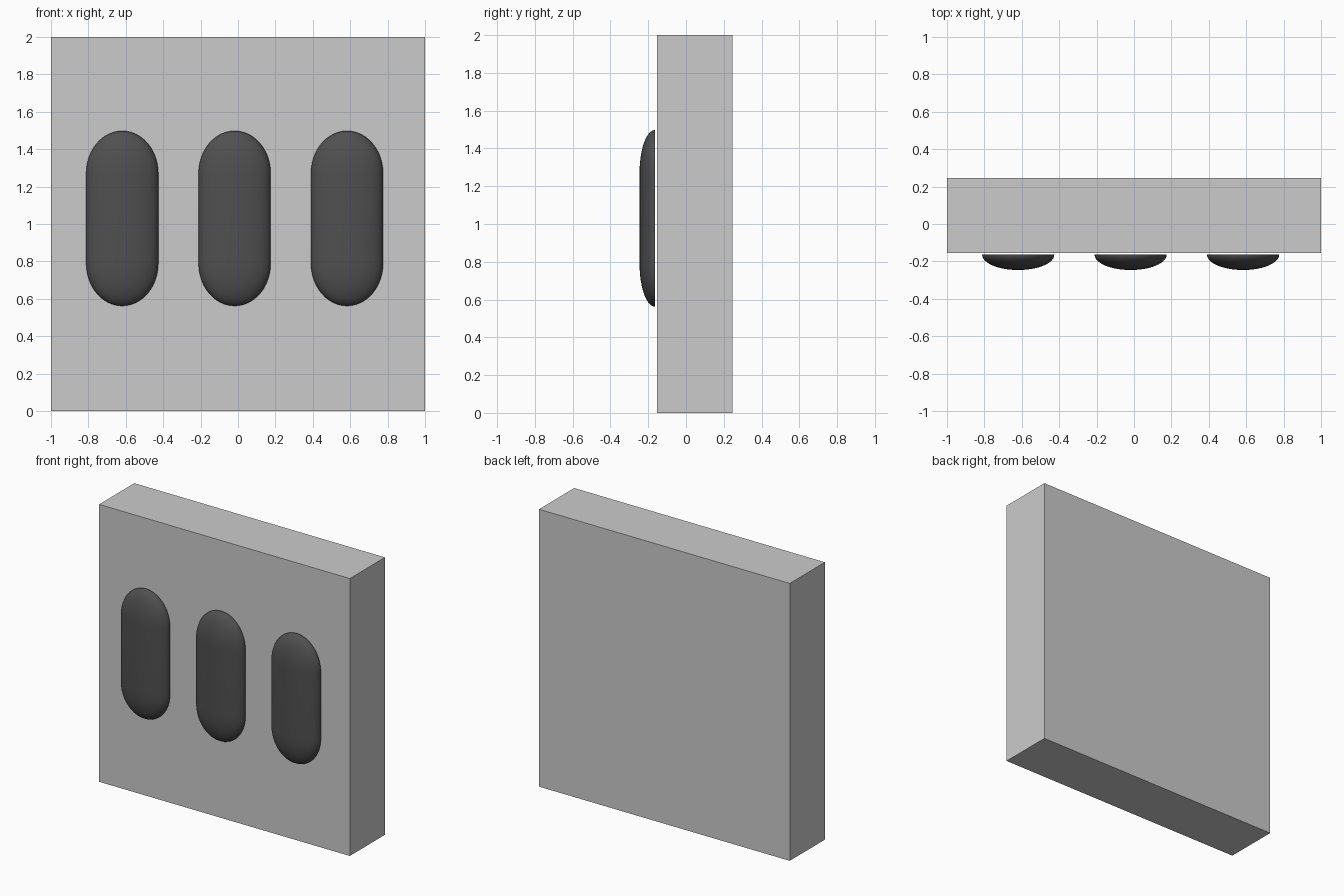
import bpy, bmesh, math

if "Cube" in bpy.data.objects:
    bpy.data.objects.remove(bpy.data.objects["Cube"])

# Thick square plate
bpy.ops.mesh.primitive_cube_add(size=1, location=(0, 0.046, 1))
plate = bpy.context.object
plate.name = "plate"
plate.scale = (2, 0.4, 2)
bpy.ops.object.transform_apply(location=False, rotation=False, scale=True)

dark = bpy.data.materials.new("dark_grey")
dark.diffuse_color = (0.08, 0.08, 0.08, 1)
dark.use_nodes = True
dark.node_tree.nodes["Principled BSDF"].inputs["Base Color"].default_value = dark.diffuse_color


def half_capsule(name, x):
    """Flattened upright capsule, cut flat at the back."""
    rx, ry, rz, straight = 0.193, 0.082, 0.228, 0.48
    bm = bmesh.new()
    bmesh.ops.create_uvsphere(bm, u_segments=48, v_segments=24, radius=1)
    # Split at the equator, then pull the two domes apart
    equator = [e for e in bm.edges if all(abs(v.co.z) < 1e-4 for v in e.verts)]
    bmesh.ops.split_edges(bm, edges=equator)
    for v in bm.verts:
        up = sum(f.calc_center_median().z for f in v.link_faces) > 0
        v.tag = up
    for v in bm.verts:
        v.co.x *= rx
        v.co.y *= ry
        v.co.z = v.co.z * rz + (straight / 2 if v.tag else -straight / 2)
    bmesh.ops.bridge_loops(bm, edges=[e for e in bm.edges if e.is_boundary])
    # Keep the front half and close its back
    bmesh.ops.bisect_plane(bm, geom=bm.verts[:] + bm.edges[:] + bm.faces[:], dist=1e-5,
                           plane_co=(0, 0, 0), plane_no=(0, 1, 0), clear_outer=True)
    bmesh.ops.holes_fill(bm, edges=[e for e in bm.edges if e.is_boundary], sides=0)
    bmesh.ops.recalc_face_normals(bm, faces=bm.faces[:])
    mesh = bpy.data.meshes.new(name)
    bm.to_mesh(mesh)
    bm.free()
    obj = bpy.data.objects.new(name, mesh)
    obj.location = (x, -0.164, 1.03)
    mesh.materials.append(dark)
    bpy.context.collection.objects.link(obj)
    bpy.ops.object.select_all(action='DESELECT')
    obj.select_set(True)
    bpy.context.view_layer.objects.active = obj
    bpy.ops.object.shade_smooth_by_angle(angle=math.radians(40))


# Three raised bars across the front
for i, x in enumerate((-0.619, -0.018, 0.583)):
    half_capsule(f"raised_bar_{i + 1}", x)
